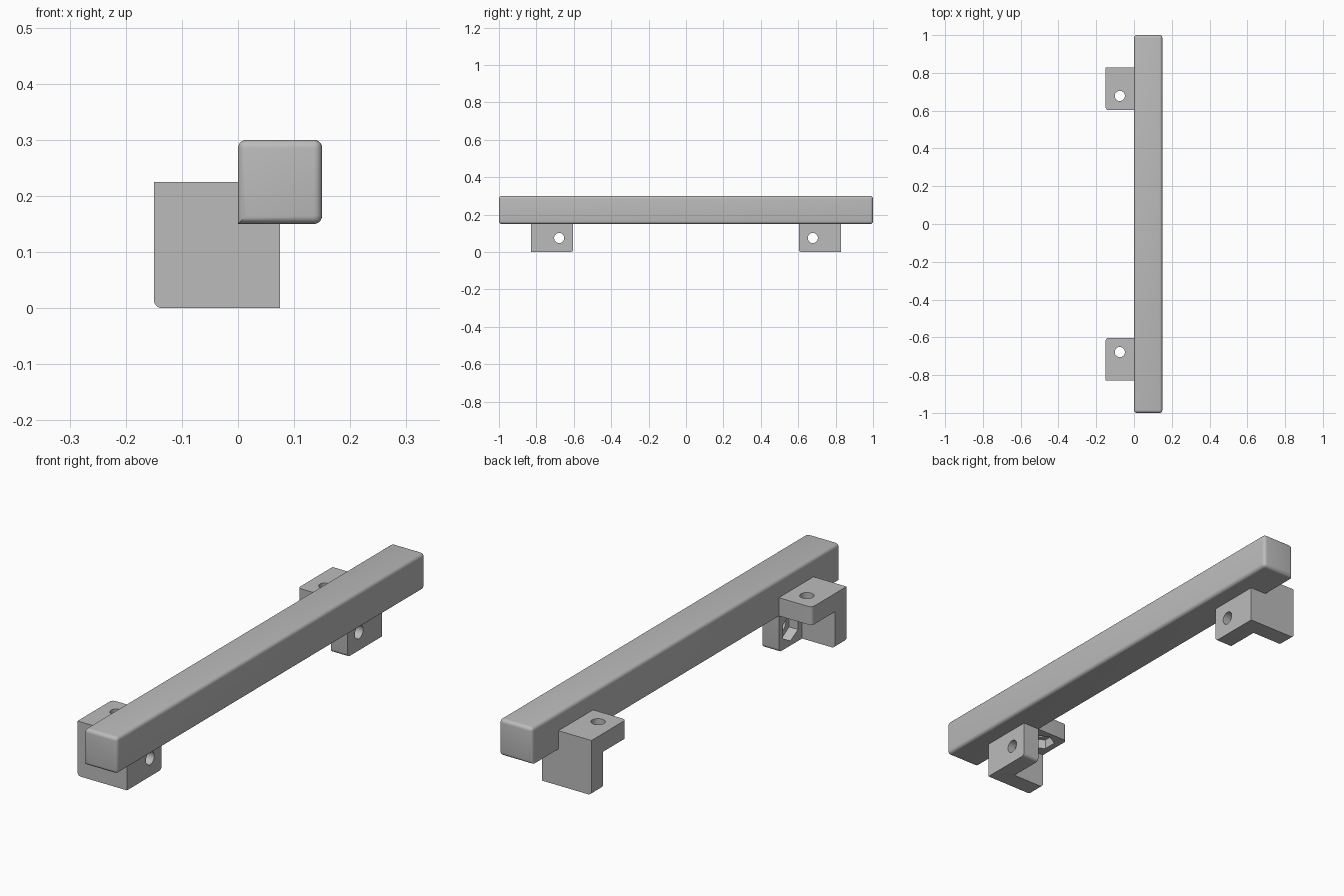
import bpy, bmesh, math
from mathutils import Matrix, Vector

old = bpy.data.objects.get("Cube")
if old:
    bpy.data.objects.remove(old, do_unlink=True)

PLATE, INNER = 0.075, 0.15      # plate thickness, inner face width
START = 0.753                   # distance of the inner corner from the middle
ROUND = 0.015

grey = bpy.data.materials.new("light_grey")
grey.use_nodes = True
colour = (0.5, 0.5, 0.5, 1)
grey.diffuse_color = colour
grey.node_tree.nodes["Principled BSDF"].inputs["Base Color"].default_value = colour


def make_object(name, bm):
    bmesh.ops.recalc_face_normals(bm, faces=bm.faces)
    mesh = bpy.data.meshes.new(name)
    bm.to_mesh(mesh)
    bm.free()
    mesh.materials.append(grey)
    obj = bpy.data.objects.new(name, mesh)
    bpy.context.collection.objects.link(obj)
    return obj


def box(low, high):
    bm = bmesh.new()
    low, high = Vector(low), Vector(high)
    bmesh.ops.create_cube(bm, size=1)
    for v in bm.verts:
        v.co = [(low[i] + high[i]) / 2 + v.co[i] * (high[i] - low[i]) for i in range(3)]
    return bm


def round_edges(bm, edges):
    bmesh.ops.bevel(bm, geom=edges, offset=ROUND, offset_type='OFFSET',
                    segments=5, profile=0.5, affect='EDGES')


def prism(sides, radius, bottom, top, axis):
    """Upright prism through the middle of a plate, turned to face an axis."""
    bm = bmesh.new()
    bmesh.ops.create_cone(bm, cap_ends=True, segments=sides, radius1=radius,
                          radius2=radius, depth=top - bottom)
    c = INNER / 2
    bmesh.ops.translate(bm, verts=bm.verts, vec=(c, c, (bottom + top) / 2))
    for v in bm.verts:
        x, y, z = v.co
        v.co = ((z, x, y), (x, z, y), (x, y, z))[axis]
    return make_object("cutter", bm)


def smooth(obj):
    bpy.ops.object.select_all(action='DESELECT')
    obj.select_set(True)
    bpy.context.view_layer.objects.active = obj
    bpy.ops.object.shade_smooth_by_angle(angle=math.radians(30))


# Square bar, rounded except along the edge seated in the brackets
bm = box((0, -1, INNER), (0.15, 1, 0.3))
round_edges(bm, [e for e in bm.edges if not all(
    v.co.x < 0.01 and v.co.z < INNER + 0.01 for v in e.verts)])
smooth(make_object("square_bar", bm))

# Corner bracket: block with its three open edges rounded
bm = box([-PLATE] * 3, [INNER] * 3)
round_edges(bm, [e for e in bm.edges if any(min(v.co) > 0 for v in e.verts)])
bracket = make_object("front_corner_bracket", bm)

# Hollow, bolt holes and hexagonal nut pockets
cutters = [make_object("cutter", box((0, 0, 0), [INNER + 0.05] * 3))]
for axis in range(3):
    cutters.append(prism(32, 0.027, -0.1, 0.06, axis))
    cutters.append(prism(6, 0.056, -0.04, 0.06, axis))
for cutter in cutters:
    cutter.hide_render = True
    mod = bracket.modifiers.new("cut", 'BOOLEAN')
    mod.operation = 'DIFFERENCE'
    mod.solver = 'EXACT'
    mod.object = cutter
bpy.context.view_layer.update()
graph = bpy.context.evaluated_depsgraph_get()
carved = bpy.data.meshes.new_from_object(bracket.evaluated_get(graph))
bracket.modifiers.clear()
bracket.data = carved
for cutter in cutters:
    bpy.data.objects.remove(cutter, do_unlink=True)

# Place the front bracket and mirror it to the back
carved.transform(Matrix.Translation((0, -START, INNER)) @ Matrix.Diagonal((-1, 1, -1, 1)))
rear = bpy.data.objects.new("back_corner_bracket", carved.copy())
bpy.context.collection.objects.link(rear)
rear.data.transform(Matrix.Diagonal((1, -1, 1, 1)))
rear.data.flip_normals()
smooth(bracket)
smooth(rear)
